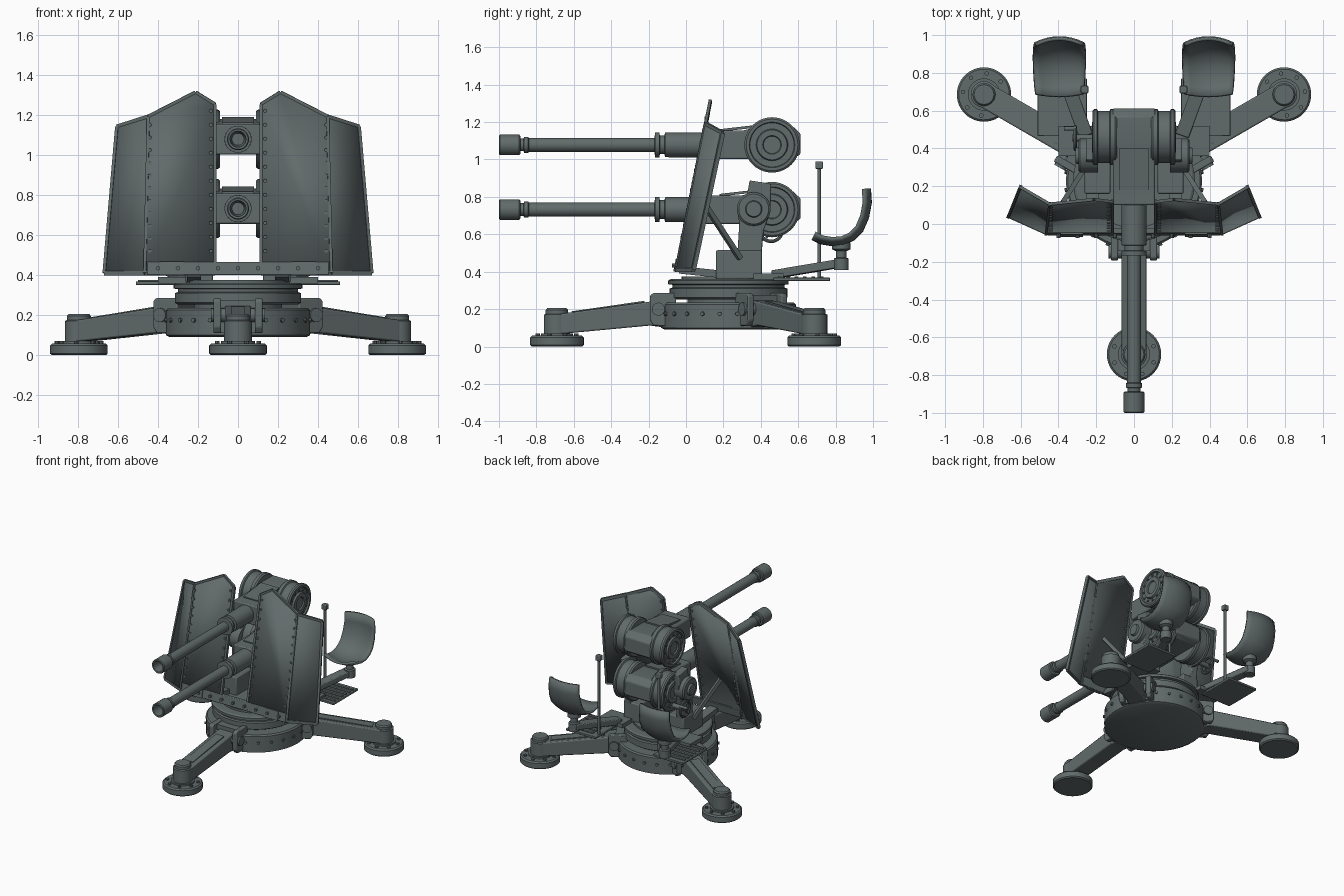
import bpy, bmesh
from math import sin, cos, pi, radians
from mathutils import Vector, Matrix

if "Cube" in bpy.data.objects:
    bpy.data.objects.remove(bpy.data.objects["Cube"])

mat = bpy.data.materials.new("gunmetal")
mat.diffuse_color = (0.12, 0.145, 0.145, 1)
mat.use_nodes = True
mat.node_tree.nodes["Principled BSDF"].inputs["Base Color"].default_value = mat.diffuse_color
I = Matrix.Identity(4)


def finish(name, bm, M=I):
    bm.transform(M)
    bmesh.ops.recalc_face_normals(bm, faces=bm.faces)
    me = bpy.data.meshes.new(name)
    bm.to_mesh(me)
    bm.free()
    me.materials.append(mat)
    ob = bpy.data.objects.new(name, me)
    bpy.context.collection.objects.link(ob)
    return ob


def bevel(ob, w):
    m = ob.modifiers.new("bevel", 'BEVEL')
    m.width, m.segments = w, 2
    return ob


def lathe(name, prof, loc=(0, 0, 0), axis='z', n=40, M=I):
    """Revolve (radius, height) points about an axis."""
    put = {'z': lambda a, b, h: (a, b, h), 'y': lambda a, b, h: (a, h, b), 'x': lambda a, b, h: (h, a, b)}[axis]
    bm = bmesh.new()
    rings = [[bm.verts.new(Vector(put(r * cos(2 * pi * i / n), r * sin(2 * pi * i / n), h)) + Vector(loc))
              for i in range(n)] for r, h in prof]
    for a, b in zip(rings, rings[1:]):
        for i in range(n):
            bm.faces.new((a[i], a[(i + 1) % n], b[(i + 1) % n], b[i]))
    bm.faces.new(rings[0])
    bm.faces.new(rings[-1])
    return finish(name, bm, M)


def rod(name, r, h0, h1, loc, axis='z', n=24, M=I):
    return lathe(name, [(r, h0), (r, h1)], loc, axis, n, M)


def prism(name, yz, x0, x1, M=I):
    """Extrude a side (y, z) outline across x."""
    bm = bmesh.new()
    f = bm.faces.new([bm.verts.new((x0, y, z)) for y, z in yz])
    ext = bmesh.ops.extrude_face_region(bm, geom=[f])['geom']
    bmesh.ops.translate(bm, vec=(x1 - x0, 0, 0), verts=[v for v in ext if isinstance(v, bmesh.types.BMVert)])
    return finish(name, bm, M)


def box(name, x0, x1, y0, y1, z0, z1, M=I):
    return prism(name, [(y0, z0), (y1, z0), (y1, z1), (y0, z1)], x0, x1, M)


def beam(name, a, b, w, h):
    a, b = Vector(a), Vector(b)
    d = b - a
    M = Matrix.Translation(a) @ d.to_track_quat('Y', 'Z').to_matrix().to_4x4()
    return box(name, -w / 2, w / 2, 0, d.length, -h / 2, h / 2, M)


# Base ring and turntable
CY = 0.227
C = (0, CY, 0)
lathe("base_ring", [(.34, .09), (.36, .1), (.36, .225), (.35, .235), (.22, .235), (.22, .252), (.3, .252),
                    (.315, .262), (.315, .31), (.3, .315), (.3, .33), (.322, .333), (.322, .352), (.31, .36),
                    (.25, .36), (.25, .375), (.1, .375)], C, n=56)
for i in range(24):
    a = 2 * pi * (i + .5) / 24
    rod("base_bolt", .011, .355, .37, (0, 0, .175), 'y', 8, Matrix.Translation(C) @ Matrix.Rotation(a, 4, 'Z'))

# Three legs with hinge brackets and round feet
for name, ang in (("front_leg", 180), ("right_leg", -60), ("left_leg", 60)):
    M = Matrix.Translation(C) @ Matrix.Rotation(radians(ang), 4, 'Z')
    bevel(prism(name, [(.33, .1), (.42, .112), (.92, .065), (.92, .172), (.42, .24), (.33, .25)], -.066, .066, M), .008)
    prism(name + "_rib", [(.45, .23), (.84, .178), (.84, .188), (.45, .244)], -.035, .035, M)
    lathe(name + "_foot", [(.135, 0), (.144, .008), (.144, .048), (.134, .058), (.085, .058), (.085, .07),
                           (.07, .07), (.07, .17), (.06, .175), (.06, .195), (.052, .205), (.02, .205)],
          (0, .917, 0), n=40, M=M)
    for i in range(8):
        rod(name + "_foot_bolt", .012, .055, .07,
            (.112 * cos(pi * i / 4 + .4), .917 + .112 * sin(pi * i / 4 + .4), 0), n=8, M=M)
    rod(name + "_pin", .035, -.135, .135, (0, .375, .2), 'x', 16, M)
    box(name + "_hinge_block", -.09, .09, .28, .37, .11, .275, M)
    for s in (1, -1):
        bevel(prism(name + "_cheek", [(.28, .11), (.4, .11), (.42, .14), (.42, .27), (.405, .285), (.28, .285)],
                    s * .085, s * .122, M), .006)

# Two stacked guns
for gun, z in (("upper", 1.078), ("lower", .732)):
    L = (0, 0, z)
    lathe(gun + "_barrel", [(.03, -.88), (.04, -.998), (.05, -1), (.055, -.994), (.055, -.892), (.048, -.886),
                            (.034, -.886), (.034, -.868), (.043, -.866), (.043, -.844), (.037, -.84), (.037, -.168),
                            (.067, -.166), (.067, -.142), (.05, -.14), (.05, -.115), (.066, -.112), (.068, .18)],
          L, 'y', 36)
    bevel(prism(gun + "_receiver", [(.1, z - .076), (.57, z - .076), (.612, z - .05), (.612, z + .06), (.57, z + .1),
                                    (.4, z + .1), (.3, z + .076), (.1, z + .076)], -.112, .112), .008)
    prism(gun + "_top_cover", [(.18, z + .07), (.4, z + .095), (.4, z + .11), (.32, z + .1), (.18, z + .084)], -.08, .08)
    for s in (1, -1):
        lathe(gun + "_ammo_drum", [(.14, s * .09), (.148, s * .1), (.148, s * .125), (.138, s * .13), (.138, s * .19),
                                   (.148, s * .195), (.148, s * .212), (.138, s * .22), (.122, s * .22),
                                   (.118, s * .208), (.085, s * .208), (.08, s * .222), (.05, s * .222),
                                   (.046, s * .212), (.02, s * .212)], (0, .46, z), 'x', 40)
        for i in range(12):
            a = 2 * pi * i / 12
            rod(gun + "_drum_bolt", .008, s * .205, s * .216, (0, .46 + .102 * cos(a), z + .102 * sin(a)), 'x', 8)


def shield_pt(s, x, z, back=0):
    return (s * x, -.052 + (z - .4) * .2 + back, z)


for s, side in ((1, "right"), (-1, "left")):
    # Folded armour shield with edge rim and rivets
    P = [shield_pt(s, x, z, b) for x, z, b in
         ((.115, .41, 0), (.115, 1.25, 0), (.212, 1.31, 0), (.447, 1.19, 0), (.465, .41, 0), (.602, 1.14, .1), (.665, .41, .09))]
    bm = bmesh.new()
    v = [bm.verts.new(p) for p in P]
    bm.faces.new([v[i] for i in (0, 1, 2, 3, 4)])
    bm.faces.new([v[i] for i in (4, 3, 5, 6)])
    sh = finish(side + "_shield", bm)
    so = sh.modifiers.new("thickness", 'SOLIDIFY')
    so.thickness, so.offset = .014, 0
    loop = [0, 1, 2, 3, 5, 6, 4, 0]
    for a, b in zip(loop, loop[1:]):
        beam(side + "_shield_rim", P[a], P[b], .016, .022)
    beam(side + "_shield_seam", P[4], P[3], .014, .022)
    for x in (.135, .44):
        for i in range(11):
            p = shield_pt(s, x, .52 + i * (.07 if x < .3 else .063))
            rod("shield_rivet", .009, -.013, .01, p, 'y', 8)
    beam(side + "_shield_strut", (s * .38, .11, .745), (s * .265, .29, .47), .026, .026)
    beam(side + "_shield_arm", (s * .22, -.035, .41), (s * .22, .2, .385), .07, .04)

    # Pedestal, cradle cheek and trunnion
    bevel(box(side + "_pedestal", s * .125, s * .262, .16, .405, .36, .515), .008)
    bevel(prism(side + "_cradle_cheek", [(.275, .5), (.405, .5), (.415, .62), (.45, .72), (.455, .87), (.34, .888),
                                         (.325, .8), (.272, .735), (.285, .66)], s * .2, s * .255), .006)
    lathe(side + "_trunnion", [(.09, s * .19), (.09, s * .285), (.08, s * .295), (.045, s * .295),
                               (.04, s * .31), (.01, s * .31)], (0, .362, .735), 'x', 36)

    # Slatted footplate, seat arm, post and sight rod
    bevel(box(side + "_footplate", s * .25, s * .51, .465, .77, .35, .368), .004)
    for i in range(6):
        box(side + "_tread", s * .3, s * .5, .49 + i * .045, .51 + i * .045, .366, .375)
    box(side + "_plate_bracket", s * .19, s * .4, .36, .52, .358, .39)
    bevel(beam(side + "_seat_arm", (s * .255, .47, .385), (s * .39, .84, .447), .075, .045), .006)
    lathe(side + "_seat_post", [(.04, .41), (.04, .47), (.028, .475), (.028, .51), (.05, .52), (.05, .555)],
          (s * .395, .83, 0), n=24)
    rod(side + "_sight_rod", .01, .355, .96, (s * .262, .712, 0), n=12)
    bevel(box(side + "_sight_head", s * .242, s * .282, .692, .732, .95, .99), .005)

    # Bucket seat: side profile swept across with raised edges
    prof = [(.675, .578), (.72, .555), (.78, .545), (.84, .55), (.895, .575), (.94, .62), (.97, .69), (.985, .77), (.98, .845)]
    bm = bmesh.new()
    rows = []
    for i, (y, z) in enumerate(prof):
        a, b = prof[max(i - 1, 0)], prof[min(i + 1, len(prof) - 1)]
        t = Vector((0, b[0] - a[0], b[1] - a[1])).normalized()
        nrm = Vector((0, -t.z, t.y))
        w = .125 + .013 * sin(pi * i / 8)
        rows.append([bm.verts.new(Vector((s * .395 + w * u / 4, y, z)) + nrm * .032 * (u / 4) ** 2)
                     for u in range(-4, 5)])
    for a, b in zip(rows, rows[1:]):
        for j in range(8):
            bm.faces.new((a[j], a[j + 1], b[j + 1], b[j]))
    seat = finish(side + "_seat", bm)
    so = seat.modifiers.new("thickness", 'SOLIDIFY')
    so.thickness, so.offset = .018, 0

# Lower cross bar joining both shields
bevel(prism("shield_cross_bar", [(-.062, .4), (-.035, .4), (-.022, .465), (-.05, .465)], -.455, .455), .004)
for x in (-.33, .33):
    prism("cross_bar_clamp", [(-.068, .4), (-.04, .4), (-.028, .468), (-.055, .468)], x - .06, x + .06)
for i in range(9):
    rod("cross_bar_bolt", .011, -.074, -.04, (-.4 + i * .1, 0, .434), 'y', 8)

# Elevation handwheel on the left side
W = Vector((-.31, .455, .622))
bpy.ops.mesh.primitive_torus_add(major_radius=.06, minor_radius=.009, major_segments=32, minor_segments=8,
                                 location=W, rotation=(0, pi / 2, 0))
bpy.context.object.name = "handwheel"
bpy.context.object.data.materials.append(mat)
rod("handwheel_hub", .018, -.325, -.2, (0, W.y, W.z), 'x', 16)
rod("handwheel_grip", .011, -.37, -.305, (0, W.y + .05, W.z + .035), 'x', 12)
for k in range(3):
    d = Vector((0, cos(2 * pi * k / 3), sin(2 * pi * k / 3))) * .06
    beam("handwheel_spoke", W, W + d, .01, .01)

# Smooth round parts, keep hard edges
bpy.ops.object.select_all(action='DESELECT')
for ob in bpy.data.objects:
    ob.select_set(True)
    bpy.context.view_layer.objects.active = ob
bpy.ops.object.shade_smooth_by_angle(angle=radians(32))
